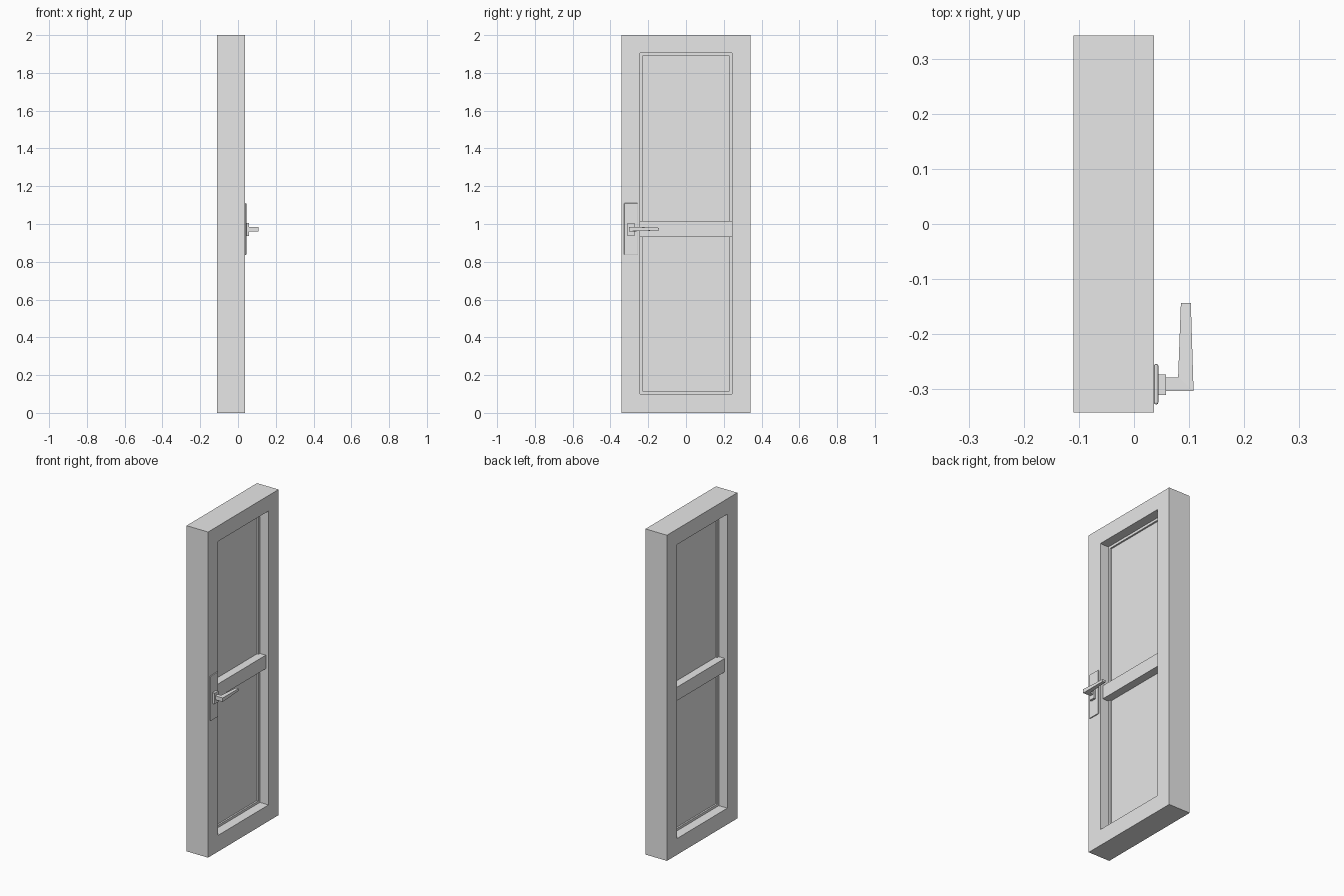
import bpy, bmesh
from mathutils import Matrix

if "Cube" in bpy.data.objects:
    bpy.data.objects.remove(bpy.data.objects["Cube"], do_unlink=True)

grey = bpy.data.materials.new("light grey")
grey.use_nodes = True
grey.diffuse_color = (0.8, 0.8, 0.8, 1)
grey.node_tree.nodes["Principled BSDF"].inputs["Base Color"].default_value = (0.8, 0.8, 0.8, 1)


def finish(name, bm):
    bmesh.ops.recalc_face_normals(bm, faces=bm.faces)
    mesh = bpy.data.meshes.new(name)
    bm.to_mesh(mesh)
    bm.free()
    mesh.materials.append(grey)
    obj = bpy.data.objects.new(name, mesh)
    bpy.context.collection.objects.link(obj)
    return obj


def box(name, x, y, z):
    """Box from (low, high) ranges on each axis."""
    bm = bmesh.new()
    size = [b - a for a, b in (x, y, z)]
    mid = [(a + b) / 2 for a, b in (x, y, z)]
    bmesh.ops.create_cube(bm, size=1, matrix=Matrix.Translation(mid) @ Matrix.Diagonal((*size, 1)))
    return finish(name, bm)


def ring(name, x, outer, inner):
    """Rectangular frame; outer and inner are (half width, bottom, top)."""
    bm = bmesh.new()

    def loop(px, rect):
        w, lo, hi = rect
        return [bm.verts.new((px, py, pz)) for py, pz in ((-w, lo), (w, lo), (w, hi), (-w, hi))]

    loops = [loop(x[0], outer), loop(x[1], outer), loop(x[1], inner), loop(x[0], inner)]
    for a, b in zip(loops, loops[1:] + loops[:1]):
        for i in range(4):
            j = (i + 1) % 4
            bm.faces.new((a[i], a[j], b[j], b[i]))
    return finish(name, bm)


# Door body
OPENING = (0.244, 0.1, 1.905)
BEAD = (0.229, 0.115, 1.89)
ring("door_frame", (-0.11, 0.036), (0.342, 0, 2), OPENING)
ring("panel_bead", (-0.052, -0.022), OPENING, BEAD)
box("panel", (-0.042, -0.032), (-0.229, 0.229), (0.115, 1.89))
box("middle_rail", (-0.092, 0.018), (-0.244, 0.244), (0.932, 1.015))

# Handle backplate with softened rim
plate = box("handle_plate", (0.036, 0.044), (-0.327, -0.254), (0.835, 1.11))
bevel = plate.modifiers.new("rim", "BEVEL")
bevel.width = 0.003
bevel.segments = 2
box("handle_rosette", (0.044, 0.058), (-0.31, -0.273), (0.936, 1.004))

# Lever: bent outline seen from above, thinning toward the tip
outline = [(0.058, -0.303), (0.108, -0.303), (0.103, -0.143),
           (0.085, -0.143), (0.08, -0.278), (0.058, -0.278)]
bm = bmesh.new()
layers = []
for side in (-1, 1):
    layers.append([bm.verts.new((x, y, 0.973 + side * (0.007 if y > -0.2 else 0.012)))
                   for x, y in outline])
low, high = layers
# caps are split at the bend so each part stays flat
for layer in layers:
    bm.faces.new((layer[0], layer[1], layer[4], layer[5]))
    bm.faces.new(layer[1:5])
for i in range(6):
    j = (i + 1) % 6
    bm.faces.new((low[i], low[j], high[j], high[i]))
finish("handle_lever", bm)
